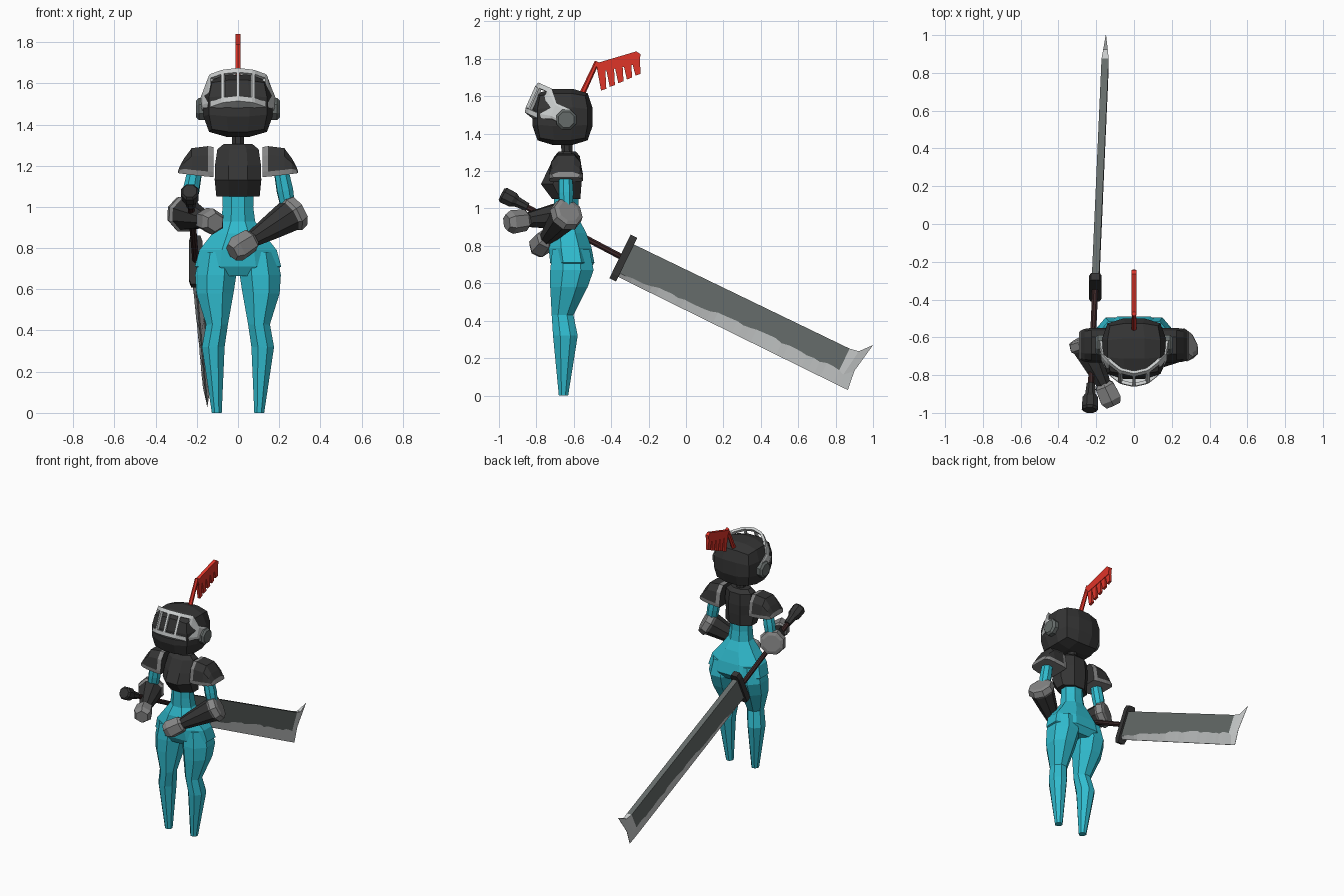
import bpy, bmesh, math, random
from mathutils import Vector

random.seed(4)
cube = bpy.data.objects.get("Cube")
if cube:
    bpy.data.objects.remove(cube)


def material(name, r, g, b):
    m = bpy.data.materials.new(name)
    m.use_nodes = True
    m.diffuse_color = (r, g, b, 1)
    m.node_tree.nodes["Principled BSDF"].inputs["Base Color"].default_value = (r, g, b, 1)
    return m


CHARCOAL = material("charcoal", .035, .035, .035)
TEAL = material("teal", .03, .5, .62)
RED = material("red", .74, .035, .022)
GREY = material("mid grey", .24, .24, .24)
STEEL = material("light steel", .6, .62, .62)
BLADE = material("dark steel", .13, .148, .143)
BROWN = material("dark brown", .045, .02, .02)


def finish(name, bm, *mats):
    bmesh.ops.recalc_face_normals(bm, faces=bm.faces[:])
    me = bpy.data.meshes.new(name)
    bm.to_mesh(me)
    bm.free()
    for m in mats:
        me.materials.append(m)
    ob = bpy.data.objects.new(name, me)
    bpy.context.collection.objects.link(ob)
    return ob


def loft(name, rings, *mats, rule=lambda i, j: 0, cap_mats=(0, 0)):
    """Skin closed rings of points, with a cap at each end."""
    bm = bmesh.new()
    vs = [[bm.verts.new(p) for p in ring] for ring in rings]
    n = len(vs[0])
    for i in range(len(vs) - 1):
        for j in range(n):
            k = (j + 1) % n
            f = bm.faces.new((vs[i][j], vs[i][k], vs[i + 1][k], vs[i + 1][j]))
            f.material_index = rule(i, j)
    for ring, m in zip((vs[0], vs[-1]), cap_mats):
        bm.faces.new(ring).material_index = m
    return finish(name, bm, *mats)


def column(name, rows, mat, sides=8):
    """Upright form from rows of (z, centre x, centre y, half width, half depth)."""
    rings = []
    for z, cx, cy, rx, ry in rows:
        k = 1 / math.cos(math.pi / sides)
        angles = [(j + .5) * math.tau / sides for j in range(sides)]
        rings.append([(cx + rx * k * math.cos(a), cy + ry * k * math.sin(a), z) for a in angles])
    return loft(name, rings, mat)


def tube(name, a, b, stops, *mats, sides=8, rule=lambda i, j: 0, cap_mats=(0, 0)):
    """Turned form along a to b from stops of (fraction, radius)."""
    a, b = Vector(a), Vector(b)
    q = (b - a).to_track_quat('Z', 'Y')
    rings = []
    for t, r in stops:
        rings.append([a.lerp(b, t) + q @ Vector((r * math.cos(c), r * math.sin(c), 0))
                      for c in [(j + .5) * math.tau / sides for j in range(sides)]])
    return loft(name, rings, *mats, rule=rule, cap_mats=cap_mats)


def plate(name, profile, half, mat):
    return loft(name, [[(x, y, z) for y, z in profile] for x in (-half, half)], mat)


# Head: a box rounded towards a sphere
bm = bmesh.new()
bmesh.ops.create_cube(bm, size=2)
bmesh.ops.subdivide_edges(bm, edges=bm.edges[:], cuts=2, use_grid_fill=True)
for v in bm.verts:
    v.co = v.co.lerp(v.co.normalized(), .7)
top = max(v.co.z for v in bm.verts)
for v in bm.verts:
    v.co = Vector((v.co.x * .168, v.co.y * .16, v.co.z * .15)) / top + Vector((0, -.66, 1.49))
finish("head", bm, CHARCOAL)
column("neck", [(1.28, 0, -.635, .03, .03), (1.38, 0, -.64, .03, .03)], CHARCOAL)

# Raised visor: curved sheet in a tilted frame, windows left between the bars
bars = (-48, -24, 0, 24, 48)
cols = [-90, -68] + [c + e for c in bars for e in (-2.5, 2.5)] + [68, 90]
rows = [(-.08, .55), (-.055, .97), (-.03, 1), (.095, 1), (.12, .97)]
tilt = math.radians(24)
bm = bmesh.new()
grid = []
for u, k in rows:
    line = []
    for c in cols:
        p = math.radians(c)
        side = .5 if abs(c) > 60 else 1
        f, w = .225 * k * math.cos(p), u * side
        line.append(bm.verts.new((.187 * max(k, .85) * math.sin(p),
                                  -.64 - f * math.cos(tilt) + w * math.sin(tilt),
                                  1.475 + f * math.sin(tilt) + w * math.cos(tilt))))
    grid.append(line)
for i in range(len(rows) - 1):
    for j in range(len(cols) - 1):
        window = i == 2 and abs(cols[j] + cols[j + 1]) < 90 and cols[j + 1] - cols[j] > 6
        if not window:
            bm.faces.new((grid[i][j], grid[i][j + 1], grid[i + 1][j + 1], grid[i + 1][j]))
visor = finish("visor", bm, STEEL)
mod = visor.modifiers.new("thickness", 'SOLIDIFY')
mod.thickness = .018

# Plume: stem, ridge and hanging barbs
tube("plume_stem", (0, -.575, 1.57), (0, -.475, 1.785), [(0, .016), (1, .013)], RED, sides=6)
plate("plume_ridge", [(-.485, 1.775), (-.265, 1.84), (-.243, 1.825), (-.25, 1.775), (-.465, 1.73)], .012, RED)
for i in range(5):
    y, z = -.478 + .046 * i, 1.76 + .011 * i
    plate(f"plume_barb_{i + 1}", [(y, z), (y + .046, z), (y + .052, 1.64 + .02 * i), (y + .024, 1.63 + .02 * i)],
          .009, RED)

# Torso and hips
column("chest_plate", [(1.05, 0, -.64, .105, .075), (1.13, 0, -.667, .113, .108), (1.2, 0, -.65, .112, .092),
                       (1.28, 0, -.635, .1, .068), (1.305, 0, -.635, .07, .045)], CHARCOAL)
column("waist_and_hips", [(1.08, 0, -.64, .075, .065), (1, 0, -.64, .074, .065), (.93, 0, -.635, .083, .07),
                          (.87, 0, -.632, .125, .098), (.79, 0, -.62, .188, .115), (.71, 0, -.608, .21, .118),
                          (.665, 0, -.61, .11, .09)], TEAL)

for side, s in (("left", 1), ("right", -1)):
    column(side + "_leg", [(.78, s * .1, -.615, .085, .1), (.67, s * .108, -.61, .1, .116),
                           (.58, s * .112, -.626, .09, .1), (.43, s * .102, -.66, .053, .058),
                           (.32, s * .12, -.645, .055, .066), (0, s * .103, -.655, .024, .025)], TEAL)
    tube(side + "_ear_disc", (s * .14, -.64, 1.475), (s * .203, -.64, 1.475),
         [(0, .058), (.8, .058), (1, .045)], BLADE)

    # Pauldron: arched sections stepping outwards, trimmed along the hem and neck side
    sections = [(.118, 1.29, 1.145, .085), (.146, 1.295, 1.147, .09), (.225, 1.285, 1.155, .09),
                (.262, 1.235, 1.16, .085), (.284, 1.195, 1.163, .075), (.292, 1.17, 1.165, .065)]
    rings = []
    for x, hi, lo, w in sections:
        h = hi - lo
        half = [(1, 0), (1.02, min(.025, h * .5)), (.88, h * .7), (.5, h)]
        arch = half + [(-a, b) for a, b in reversed(half)]
        rings.append([(s * x, -.642 + w * a, lo + b) for a, b in arch])
    loft(side + "_pauldron", rings, CHARCOAL, GREY, cap_mats=(0, 1),
         rule=lambda i, j: 1 if i in (0, 4) or j in (0, 6, 7) else 0)
    tube(side + "_upper_arm", (s * .205, -.645, 1.2), (s * .25, -.64, .96), [(0, .036), (.5, .042), (1, .034)], TEAL)

# Gauntlets: grey cuff, dark taper and a blocky fist
for side, elbow, hand in (("left", (.295, -.625, .985), (.01, -.775, .805)),
                          ("right", (-.275, -.6, .97), (-.13, -.915, .93))):
    tube(side + "_gauntlet", elbow, hand,
         [(0, .06), (.02, .083), (.13, .092), (.17, .08), (.5, .06), (.85, .036)],
         CHARCOAL, GREY, rule=lambda i, j: 1 if i < 3 else 0, cap_mats=(1, 0))
    tube(side + "_hand", elbow, hand, [(.77, .04), (.82, .058), (1.05, .064), (1.14, .045)], GREY, sides=6)

# Sword frame: s runs along the blade, t across it, h through its thickness
angle = math.radians(26)
along = Vector((.04, math.cos(angle), -math.sin(angle)))
across = Vector((0, math.sin(angle), math.cos(angle)))


def sword(s, t, h=0):
    return Vector((-.205 + h, -.335, .735)) + along * s + across * t


tube("sword_grip", sword(-.64, .02), sword(.01, 0), [(0, .017), (1, .017)], BROWN)
tube("sword_pommel", sword(-.735, .022), sword(-.58, .02),
     [(0, .036), (.08, .046), (.45, .044), (.6, .03), (1, .024)], CHARCOAL)
outline = [(-.02, -.033), (.02, -.033), (.02, .033), (-.02, .033)]
loft("sword_guard", [[sword(s, t, h * k) for s, h in outline]
                     for t, k in ((-.13, .7), (-.1, 1), (.1, 1), (.13, .7))], CHARCOAL)

# Blade: flat spine, ragged bevel line, keen edge and a flared keen end
rings = []
count = 34
for i in range(count + 1):
    f = i / count
    s = .015 + 1.285 * f
    bevel = -.078 + .045 * min(1, f * 1.6) + random.uniform(-.007, .007)
    rings.append([sword(s, .09 + .005 * f, -.019), sword(s, .09 + .005 * f, .019),
                  sword(s, bevel, .019), sword(s, -.103 - .005 * f, .003),
                  sword(s, -.103 - .005 * f, -.003), sword(s, bevel, -.019)])
rings.append([sword(1.35, .104, -.012), sword(1.35, .104, .012), sword(1.33, -.045, .016),
              sword(1.345, -.108, .002), sword(1.345, -.108, -.002), sword(1.33, -.045, -.016)])
rings.append([sword(1.404, .167, -.001), sword(1.404, .167, .001), sword(1.375, 0, .001),
              sword(1.388, -.108, .001), sword(1.388, -.108, -.001), sword(1.375, 0, -.001)])
loft("sword_blade", rings, BLADE, STEEL, cap_mats=(0, 1),
     rule=lambda i, j: 1 if i >= count or j in (2, 3, 4) else 0)
